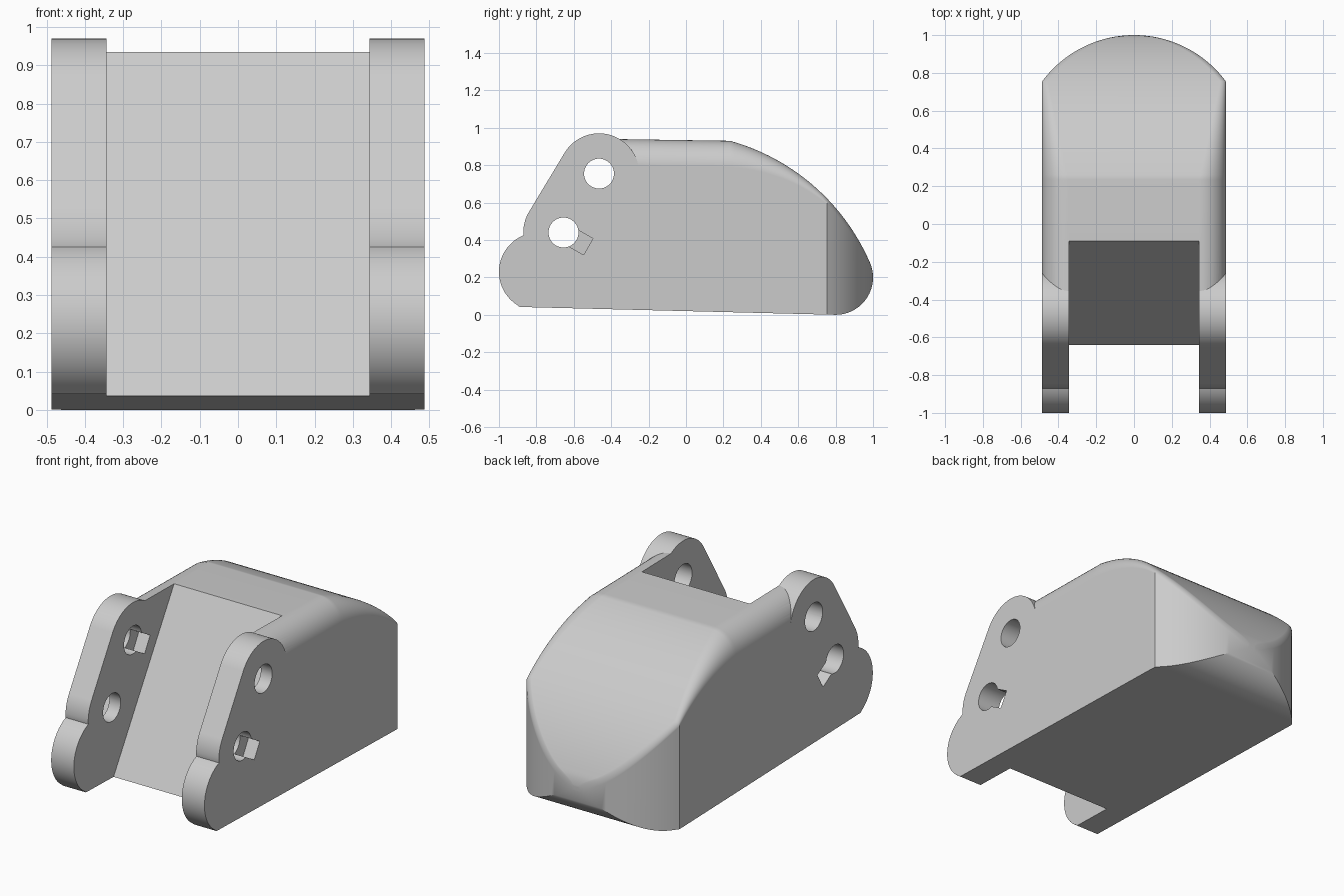
import bpy, bmesh
from math import sin, cos, pi, radians, sqrt
from mathutils import Vector

cube = bpy.data.objects.get("Cube")
if cube:
    bpy.data.objects.remove(cube, do_unlink=True)

HALF = 0.487      # half width of the housing
SLOT = 0.343      # half width of the gap between the lugs
UPPER, LOWER = (-0.465, 0.755), (-0.655, 0.44)   # pivot hole centres (y, z)

grey = bpy.data.materials.new("light grey")
grey.use_nodes = True
colour = (0.6, 0.6, 0.6, 1)
grey.diffuse_color = colour
grey.node_tree.nodes["Principled BSDF"].inputs["Base Color"].default_value = colour


def loft(name, rings):
    """Closed solid through rings that all have the same point count."""
    bm = bmesh.new()
    loops = [[bm.verts.new(p) for p in ring] for ring in rings]
    for a, b in zip(loops, loops[1:]):
        for i in range(len(a)):
            j = (i + 1) % len(a)
            bm.faces.new((a[i], a[j], b[j], b[i]))
    bm.faces.new(loops[0])
    bm.faces.new(loops[-1])
    bmesh.ops.recalc_face_normals(bm, faces=bm.faces)
    mesh = bpy.data.meshes.new(name)
    bm.to_mesh(mesh)
    bm.free()
    obj = bpy.data.objects.new(name, mesh)
    bpy.context.collection.objects.link(obj)
    mesh.materials.append(grey)
    return obj


def prism(name, outline, x0, x1):
    """Side outline (y, z) extruded across x."""
    return loft(name, [[(x, y, z) for y, z in outline] for x in (x0, x1)])


def arc(centre, r, a0, a1, n):
    angles = [radians(a0 + (a1 - a0) * i / n) for i in range(n + 1)]
    return [(centre[0] + r * cos(a), centre[1] + r * sin(a)) for a in angles]


def combine(target, tool, operation):
    mod = target.modifiers.new(operation, 'BOOLEAN')
    mod.operation, mod.object, mod.solver = operation, tool, 'EXACT'
    bpy.context.view_layer.objects.active = target
    bpy.ops.object.modifier_apply(modifier=mod.name)
    bpy.data.objects.remove(tool, do_unlink=True)


# Housing shape along its length
def bottom(y):
    if y > 0.8:
        return 0.2 - sqrt(max(0, 0.04 - (y - 0.8) ** 2))
    return 0.0 + 0.0249 * (0.8 - y)


def top(y):
    if y < -0.4:
        return 0.94 + (y + 0.4) * 0.54
    if y < 0.235:
        return 0.94 - 0.0157 * (y + 0.4)
    if y < 0.985:
        return -0.178 + sqrt(1.3225 - (y + 0.072) ** 2)
    return 0.2 + sqrt(max(0, 0.04 - (y - 0.8) ** 2))


def width(y):
    return HALF if y < 0.755 else min(HALF, sqrt(0.605 ** 2 - (y - 0.395) ** 2))


def section(y):
    w, zb, zt = width(y), bottom(y), top(y)
    fade = min(1, max(0, (y - 0.235) / 0.52))
    r = min(0.14 - 0.11 * fade, 0.8 * w, 0.4 * (zt - zb))
    right = arc((w - r, zt - r), r, 0, 90, 12)
    half = [(w, zb)] + right
    return [(x, y, z) for x, z in half] + [(-x, y, z) for x, z in reversed(half)]


stations = [-0.66, -0.4, -0.1, 0.235]
stations += [0.235 + 0.52 * i / 20 for i in range(1, 21)]
stations += [0.755 + 0.2448 * sin(pi / 2 * i / 24) for i in range(1, 25)]
housing = loft("housing", [section(y) for y in stations])

# Lobed front end, later split into two lugs
lobes = arc((-0.79, 0.23), 0.21, 241.6, 111.8, 32)
lobes += arc(LOWER, 0.215, 181, 149, 8)
lobes += arc(UPPER, 0.215, 149, 0, 40)
lobes += [(-0.25, bottom(-0.25))]
lobes[0] = (-0.89, bottom(-0.89))
combine(housing, prism("lugs", lobes, -HALF, HALF), 'UNION')

# Gap between the lugs with a sloping back wall
foot, head = Vector((-0.64, 0.035)), Vector((-0.09, 0.935))
run = head - foot
wedge = [foot - run, head + run, (-2, 2), (-2, -1)]
combine(housing, prism("gap", [tuple(p) for p in wedge], -SLOT, SLOT), 'DIFFERENCE')

# Pivot holes through both lugs
for centre in (UPPER, LOWER):
    hole = arc(centre, 0.08, 0, 352.5, 47)
    combine(housing, prism("hole", hole, -1, 1), 'DIFFERENCE')

# Blind key notches: inside the upper holes, outside the lower ones
along, across = Vector((0.87, -0.5)), Vector((0.5, 0.87))
middle = (HALF + SLOT) / 2
for centre, x0, x1 in ((UPPER, 0.3, middle), (LOWER, middle, 0.6)):
    c = Vector(centre)
    notch = [tuple(c + along * a + across * b)
             for a, b in ((0, -0.05), (0.152, -0.05), (0.152, 0.05), (0, 0.05))]
    for side in (-1, 1):
        combine(housing, prism("notch", notch, side * x0, side * x1), 'DIFFERENCE')

# Smooth curves, crisp corners
bpy.ops.object.select_all(action='DESELECT')
housing.select_set(True)
bpy.context.view_layer.objects.active = housing
bpy.ops.object.shade_smooth_by_angle(angle=radians(30))
normals = housing.modifiers.new("Even normals", 'WEIGHTED_NORMAL')
normals.keep_sharp = True
